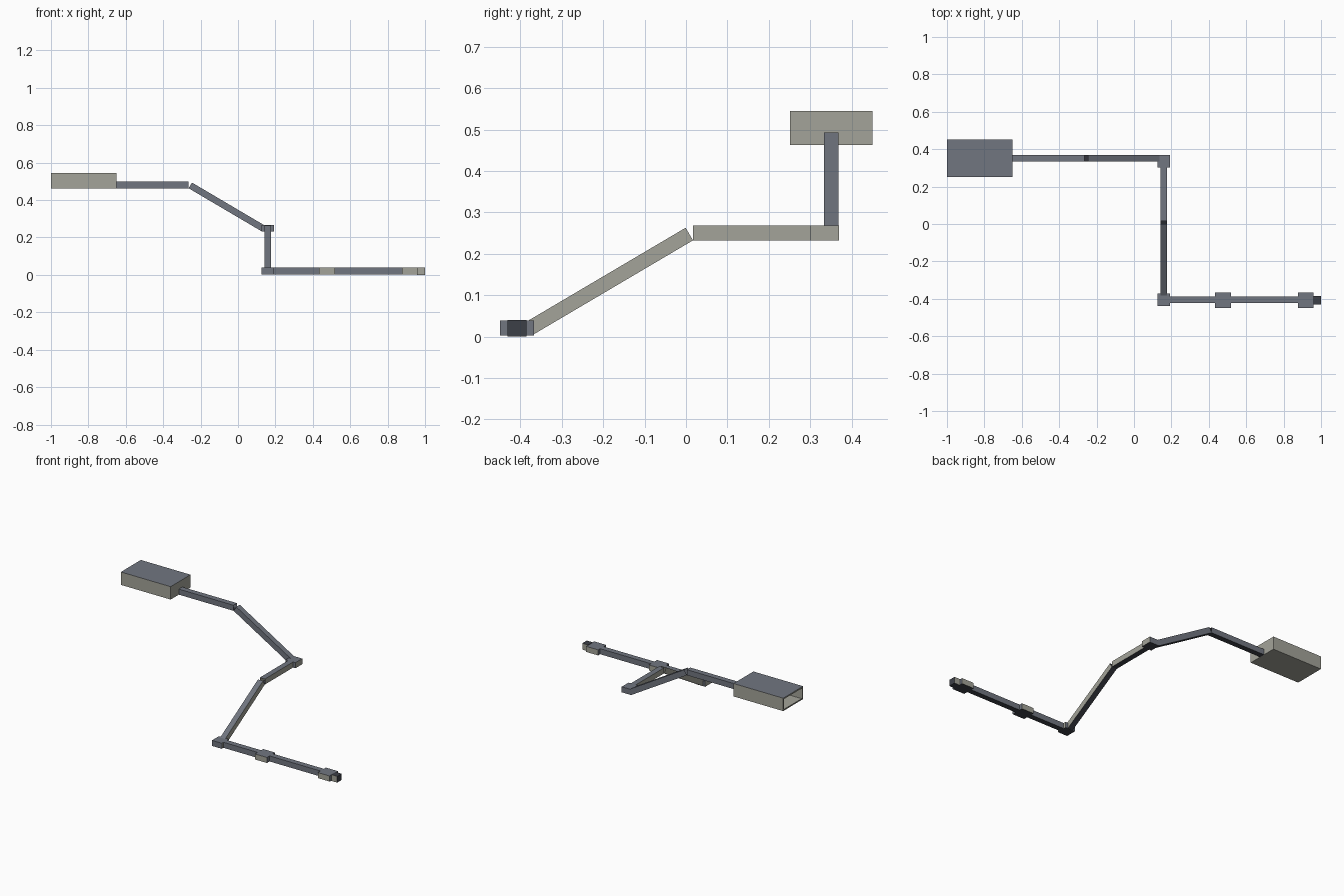
import bpy, bmesh, math
from mathutils import Vector

if "Cube" in bpy.data.objects:
    bpy.data.objects.remove(bpy.data.objects["Cube"])

S = 0.0353            # duct section
LOW, MID, TOP = 0.003, 0.2325, 0.463   # floor heights of the three levels
XC, YL, YU = 0.159, -0.405, 0.351      # duct centre lines

# Colours: blue-grey panels, warm grey walls, dark floors
MATS = []
for name, col in (("panel", (0.164, 0.18, 0.216, 1)),
                  ("wall", (0.37, 0.37, 0.32, 1)),
                  ("dark", (0.046, 0.05, 0.063, 1))):
    m = bpy.data.materials.new(name)
    m.diffuse_color = col
    m.use_nodes = True
    m.node_tree.nodes["Principled BSDF"].inputs["Base Color"].default_value = m.diffuse_color
    MATS.append(m)
PANEL, WALL, DARK = range(3)


def finish(bm, name, top=PANEL, bottom=DARK, x=WALL, y=PANEL):
    """Colour faces by the way they look, then make the object."""
    bm.normal_update()
    for f in bm.faces:
        n = f.normal
        if abs(n.z) > 0.5:
            f.material_index = top if n.z > 0 else bottom
        else:
            f.material_index = x if abs(n.x) > 0.5 else y
    me = bpy.data.meshes.new(name)
    bm.to_mesh(me)
    bm.free()
    for m in MATS:
        me.materials.append(m)
    ob = bpy.data.objects.new(name, me)
    bpy.context.collection.objects.link(ob)
    return ob


def box(name, lo, hi, open_side=None, inset=0.0, **colours):
    """Axis-aligned box; open_side is a face direction that gets an opening."""
    lo, hi = Vector(lo), Vector(hi)
    bm = bmesh.new()
    bmesh.ops.create_cube(bm, size=1)
    for v in bm.verts:
        v.co = Vector((lo[i] + hi[i]) / 2 + v.co[i] * (hi[i] - lo[i]) for i in range(3))
    bm.normal_update()
    if open_side:
        face = [f for f in bm.faces if f.normal.dot(Vector(open_side)) > 0.9]
        bmesh.ops.inset_region(bm, faces=face, thickness=inset)
        bmesh.ops.delete(bm, geom=face, context='FACES')
    return finish(bm, name, **colours)


def duct(name, a, b):
    """Open square tube whose floor centre line runs from a to b."""
    a, b = Vector(a), Vector(b)
    d = (b - a).normalized()
    side = d.cross(Vector((0, 0, 1))).normalized()
    up = side.cross(d)
    bm = bmesh.new()
    rings = [[bm.verts.new(p + side * s * S / 2 + up * u * S)
              for s, u in ((-1, 0), (1, 0), (1, 1), (-1, 1))] for p in (a, b)]
    for i in range(4):
        j = (i + 1) % 4
        bm.faces.new((rings[0][i], rings[1][i], rings[1][j], rings[0][j]))
    bmesh.ops.recalc_face_normals(bm, faces=bm.faces)
    bm.normal_update()
    # the floor must look down; turn the tube inside out if it does not
    floor = min(bm.faces, key=lambda f: f.calc_center_median().dot(up))
    if floor.normal.z > 0:
        bmesh.ops.reverse_faces(bm, faces=bm.faces)
    return finish(bm, name)


# Large room with an open doorway at its far end
box("main_room", (-1, 0.251, TOP), (-0.65, 0.451, 0.545), (-1, 0, 0), 0.012,
    bottom=WALL, y=WALL)

# Upper corridor and ramp down to the middle level
duct("upper_corridor", (-0.65, YU, TOP), (-0.264, YU, TOP))
duct("upper_ramp", (-0.264, YU, TOP), (0.127, YU, MID))

# Corner rooms
c = 0.0345
box("upper_corner", (XC - c, 0.301, MID), (XC + c, 0.370, MID + S))
box("lower_corner", (XC - c, YL - c, LOW), (XC + c, YL + c, LOW + S))

# Middle corridor and ramp down to the floor level
duct("middle_corridor", (XC, 0.301, MID), (XC, 0.017, MID))
duct("lower_ramp", (XC, 0.017, MID), (XC, -0.372, LOW))

# Lower corridors and the small rooms between them
duct("lower_corridor_a", (XC + c, YL, LOW), (0.434, YL, LOW))
duct("lower_corridor_b", (0.518, YL, LOW), (0.876, YL, LOW))
for name, x in (("side_room_a", 0.434), ("side_room_b", 0.876)):
    box(name, (x, -0.449, LOW), (x + 0.084, -0.367, LOW + S), x=PANEL, y=WALL)

# End hatch
box("end_hatch", (0.958, -0.431, 0.0), (1.0, -0.386, 0.040), top=DARK, x=DARK, y=WALL)
